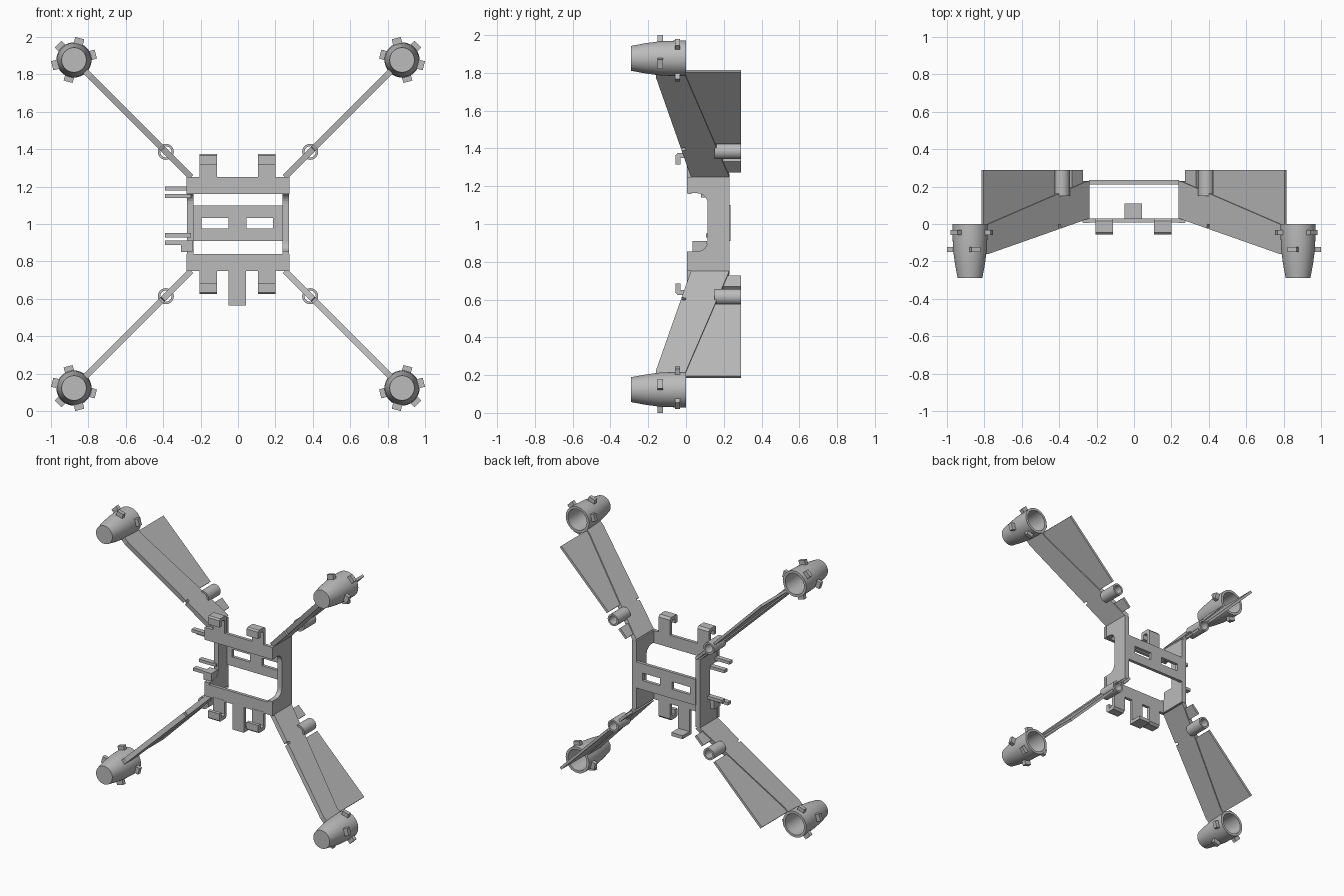
import bpy, bmesh
from math import radians, sin, cos, pi
from mathutils import Vector, Matrix

cube = bpy.data.objects.get("Cube")
if cube:
    bpy.data.objects.remove(cube, do_unlink=True)

grey = bpy.data.materials.new("plain_grey")
grey.use_nodes = True
grey.diffuse_color = (0.5, 0.5, 0.5, 1)
grey.node_tree.nodes["Principled BSDF"].inputs["Base Color"].default_value = (0.5, 0.5, 0.5, 1)


def finish(name, bm, smooth=False):
    bmesh.ops.remove_doubles(bm, verts=bm.verts, dist=0.0001)
    bmesh.ops.recalc_face_normals(bm, faces=bm.faces)
    mesh = bpy.data.meshes.new(name)
    bm.to_mesh(mesh)
    bm.free()
    obj = bpy.data.objects.new(name, mesh)
    bpy.context.collection.objects.link(obj)
    mesh.materials.append(grey)
    if smooth:
        bpy.ops.object.select_all(action='DESELECT')
        obj.select_set(True)
        bpy.context.view_layer.objects.active = obj
        bpy.ops.object.shade_smooth_by_angle(angle=radians(30))
    return obj


def extrude_faces(bm, vec):
    ext = bmesh.ops.extrude_face_region(bm, geom=bm.faces[:])
    moved = [g for g in ext["geom"] if isinstance(g, bmesh.types.BMVert)]
    bmesh.ops.translate(bm, verts=moved, vec=vec)


def prism(name, points, vec, smooth=False):
    """Flat outline pushed along a vector."""
    bm = bmesh.new()
    bm.faces.new([bm.verts.new(p) for p in points])
    extrude_faces(bm, Vector(vec))
    return finish(name, bm, smooth)


def box(name, x, y, z):
    pts = [(x[0], y[0], z[0]), (x[1], y[0], z[0]), (x[1], y[0], z[1]), (x[0], y[0], z[1])]
    return prism(name, pts, (0, y[1] - y[0], 0))


def lathe(name, profile, centre, steps=40):
    """Spin (radius, y) points about an axis along y."""
    bm = bmesh.new()
    verts = [bm.verts.new((r, y, 0)) for r, y in profile]
    edges = [bm.edges.new(pair) for pair in zip(verts, verts[1:])]
    bmesh.ops.spin(bm, geom=verts + edges, cent=(0, 0, 0), axis=(0, 1, 0),
                   angle=2 * pi, steps=steps, use_duplicate=False)
    bmesh.ops.transform(bm, matrix=Matrix.Translation(centre), verts=bm.verts)
    return finish(name, bm, True)


def arc(cy, cz, r, start, end, n=6):
    angles = [radians(start + (end - start) * i / n) for i in range(n + 1)]
    return [(cy + r * cos(a), cz + r * sin(a)) for a in angles]


POD = 0.877     # pod distance from centre along x and z
TUBE = 0.386

# Outlines along a diagonal arm: (distance along x, y)
arm_shape = [(0.25, 0.23), (0.25, 0.03), (0.40, -0.023), (0.405, 0.0), (0.415, -0.004),
             (0.412, -0.027), (0.79, -0.16), (0.816, -0.16), (0.812, 0), (0.79, 0), (0.27, 0.225)]
outer_fin = [(0.43, 0.15), (0.79, -0.004), (0.81, 0), (0.81, 0.29), (0.43, 0.29)]
inner_fin = [(0.28, 0.21), (0.28, 0.29), (0.337, 0.29), (0.337, 0.19)]
pod_shape = [(0, -0.29), (0.066, -0.29), (0.08, -0.215), (0.09, -0.14), (0.094, -0.05),
             (0.094, 0), (0.076, 0), (0.074, -0.14), (0.06, -0.26), (0, -0.26)]
tube_shape = [(0.043, 0.15), (0.043, 0.29), (0.03, 0.29), (0.03, 0.15), (0.043, 0.15)]

for sx, side in ((1, "left"), (-1, "right")):
    for sz, level in ((1, "upper"), (-1, "lower")):
        tag = f"{level}_{side}"

        def diagonal(name, shape, thick):
            across = Vector((sx, 0, -sz)).normalized() * thick
            pts = [Vector((sx * u, y, 1 + sz * u)) - across / 2 for u, y in shape]
            prism(f"{tag}_{name}", pts, across)

        # Arm, trailing fin and wiring tube
        diagonal("arm", arm_shape, 0.034)
        diagonal("outer_fin", outer_fin, 0.018)
        diagonal("inner_fin", inner_fin, 0.018)
        lathe(f"{tag}_tube", tube_shape, (sx * TUBE, 0, 1 + sz * TUBE), 24)

        # Motor pod with alternating rows of clips
        lathe(f"{tag}_pod", pod_shape, (sx * POD, 0, 1 + sz * POD))
        for i in range(6):
            a = radians(45 + 60 * i)
            if i == 3:
                continue
            y = -0.045 if i % 2 == 0 else -0.137
            corners = [(0.084, -0.025), (0.1206, -0.025), (0.1206, 0.025), (0.084, 0.025)]
            pts = [(sx * (POD + r * cos(a) - t * sin(a)), y - 0.014,
                    1 + sz * (POD + r * sin(a) + t * cos(a))) for r, t in corners]
            prism(f"{tag}_clip_{i}", pts, (0, 0.028, 0))

    # Side plate with a rounded cut-out at the front
    plate = [(0.005, 0.752), (0.23, 0.752), (0.23, 1.25), (0.005, 1.25), (0.005, 1.163)]
    plate += arc(0.06, 1.108, 0.055, 90, 0) + arc(0.06, 0.91, 0.055, 0, -90) + [(0.005, 0.855)]
    prism(f"{side}_side_plate", [(sx * 0.238, y, z) for y, z in plate], (sx * 0.035, 0, 0))

# Front cross bars and J-shaped hooks
hook = [(0.03, 0.24), (0.03, 0.36), (0.015, 0.375), (-0.045, 0.375), (-0.055, 0.365), (-0.055, 0.315),
        (-0.03, 0.315), (-0.03, 0.35), (-0.005, 0.35), (0.005, 0.34), (0.005, 0.24)]
for sz, level in ((1, "upper"), (-1, "lower")):
    box(f"{level}_cross_bar", (-0.275, 0.275), (0.007, 0.03),
        sorted((1 + sz * 0.16, 1 + sz * 0.25)))
    for x, side in ((-0.205, "right"), (0.108, "left")):
        prism(f"{level}_{side}_hook", [(x, y, 1 + sz * z) for y, z in hook], (0.093, 0, 0))

# Lower middle tab, bent backwards
tab = [(0.007, 0.76), (0.007, 0.565), (0.11, 0.565), (0.11, 0.59), (0.03, 0.59), (0.03, 0.76)]
prism("middle_tab", [(-0.05, y, z) for y, z in tab], (0.092, 0, 0))

# Rear plate with two windows
xs = [-0.24, -0.195, -0.05, 0.045, 0.187, 0.24]
zs = [0.91, 0.977, 1.032, 1.10]
bm = bmesh.new()
for i in range(5):
    for j in range(3):
        if j == 1 and i in (1, 3):
            continue
        ring = [(xs[i], zs[j]), (xs[i + 1], zs[j]), (xs[i + 1], zs[j + 1]), (xs[i], zs[j + 1])]
        bm.faces.new([bm.verts.new((x, 0.212, z)) for x, z in ring])
bmesh.ops.remove_doubles(bm, verts=bm.verts, dist=0.0001)
extrude_faces(bm, Vector((0, 0.023, 0)))
finish("rear_plate", bm)

# Prongs on the right side plate
for i, (z, y) in enumerate(((1.19, 0.02), (1.15, 0.08), (0.94, 0.105), (0.90, 0.04))):
    box(f"prong_{i}", (-0.39, -0.25), (y, y + 0.035), (z - 0.011, z + 0.011))
box("prong_gusset", (-0.305, -0.24), (0.035, 0.11), (0.85, 0.911))
